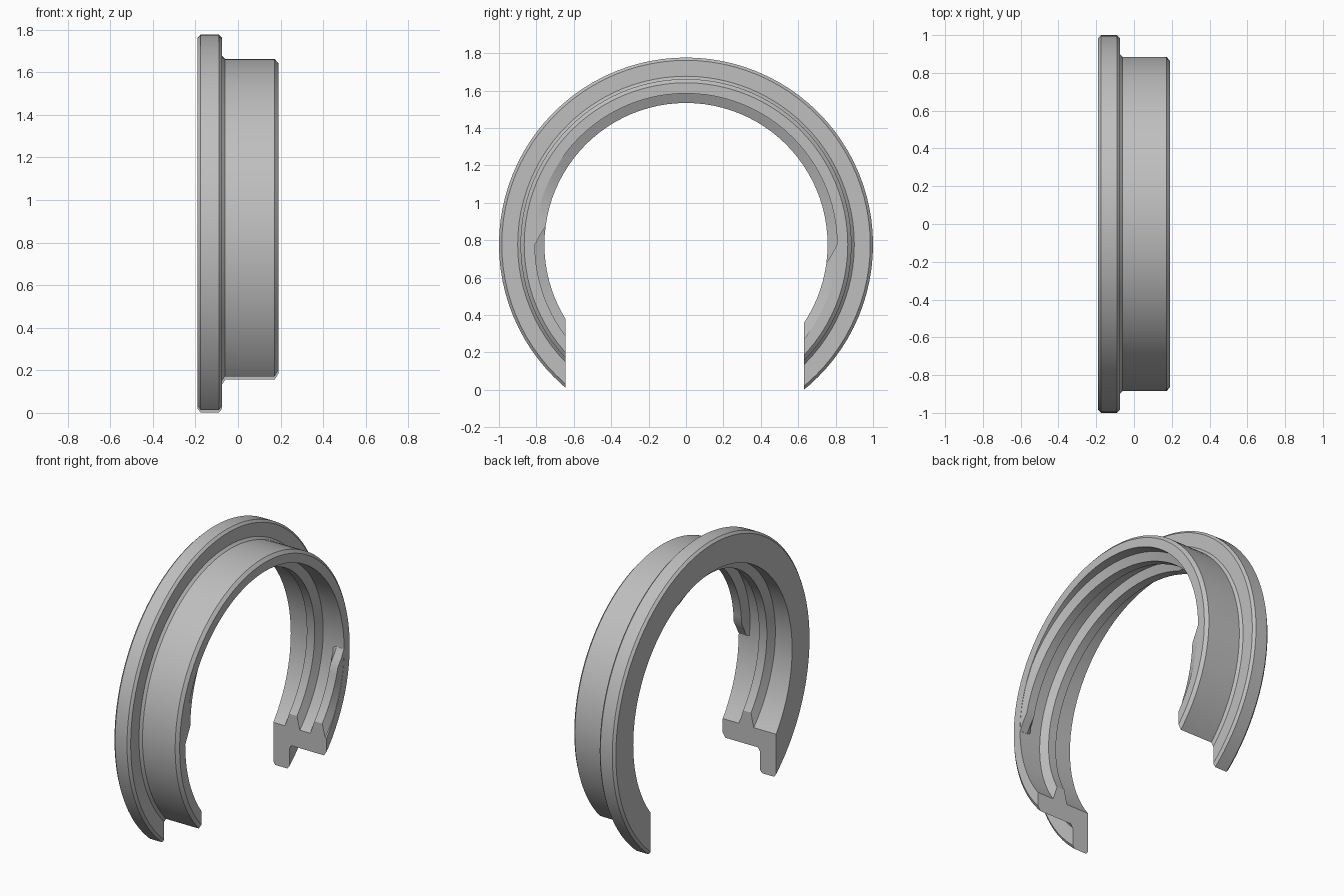
import bpy, bmesh
from math import sin, cos, radians

if "Cube" in bpy.data.objects:
    bpy.data.objects.remove(bpy.data.objects["Cube"])

CENTRE_Z = 0.777            # height of the ring axis, which runs along x
CUT_Y = (-0.645, 0.63)      # vertical ends of the open ring
STEP = 3.75                 # degrees per segment
BORE, CREST = 0.808, 0.757  # inner wall and thread crest radii
HALF_LENGTH = 0.19
LEAD = 0.36                 # axial travel of the thread per turn

grey = bpy.data.materials.new("plain_grey")
grey.use_nodes = True
grey.diffuse_color = (0.52, 0.52, 0.52, 1)
grey.node_tree.nodes["Principled BSDF"].inputs["Base Color"].default_value = grey.diffuse_color


def ring_point(x, r, angle):
    a = radians(angle)
    return (x, r * cos(a), CENTRE_Z + r * sin(a))


def sweep(bm, sections, capped):
    """Skin a row of closed sections into a tube."""
    rows = [[bm.verts.new(p) for p in s] for s in sections]
    n = len(rows[0])
    for a, b in zip(rows, rows[1:]):
        for i in range(n):
            j = (i + 1) % n
            bm.faces.new((a[i], a[j], b[j], b[i]))
    if capped:
        bm.faces.new(rows[0])
        bm.faces.new(rows[-1])


def trim_ends(bm):
    """Cut both lower ends off vertically and close them."""
    for y in CUT_Y:
        faces = [f for f in bm.faces
                 if f.calc_center_median().z < CENTRE_Z
                 and f.calc_center_median().y * y > 0]
        geom = set(faces)
        for f in faces:
            geom.update(f.edges)
            geom.update(f.verts)
        bmesh.ops.bisect_plane(bm, geom=list(geom), plane_co=(0, y, 0),
                               plane_no=(0, -1 if y > 0 else 1, 0),
                               clear_outer=True)
    bmesh.ops.edgeloop_fill(bm, edges=[e for e in bm.edges if e.is_boundary])


def finish(bm, name):
    trim_ends(bm)
    bmesh.ops.recalc_face_normals(bm, faces=bm.faces)
    mesh = bpy.data.meshes.new(name)
    bm.to_mesh(mesh)
    bm.free()
    mesh.materials.append(grey)
    obj = bpy.data.objects.new(name, mesh)
    bpy.context.collection.objects.link(obj)
    bpy.ops.object.select_all(action="DESELECT")
    obj.select_set(True)
    bpy.context.view_layer.objects.active = obj
    bpy.ops.object.shade_smooth_by_angle(angle=radians(25))


# Flanged ring body: chamfered flange, small shoulder, chamfered barrel
profile = [(-0.19, BORE), (-0.19, 0.985), (-0.175, 1), (-0.09, 1),
           (-0.075, 0.985), (-0.075, 0.9), (-0.06, 0.885),
           (0.172, 0.885), (0.19, 0.865), (0.19, BORE)]
bm = bmesh.new()
sweep(bm, [[ring_point(x, r, -90 + STEP * i) for x, r in profile]
           for i in range(round(360 / STEP) + 1)], False)
finish(bm, "flanged_ring")


# Two-start inner thread: ridges spiral from the barrel end to the flange
def ridge(bm, start, first, last):
    sections = []
    for i in range(round((last - first) / STEP) + 1):
        t = first + STEP * i
        centre = 0.165 - LEAD * t / 360
        height = min(1, t / 7.5, max(0, (300 - t) / 7.5))
        tip = BORE - 0.001 - (BORE - 0.001 - CREST) * height
        shape = [(-0.055, BORE + 0.004), (-0.028, tip),
                 (0.028, tip), (0.055, BORE + 0.004)]
        limit = HALF_LENGTH - 0.001
        sections.append([ring_point(max(-limit, min(limit, centre + x)), r, start - t)
                         for x, r in shape])
    sweep(bm, sections, True)


for name, start, spans in (("first_thread_ridge", 180, [(0, 240)]),
                           ("second_thread_ridge", 0, [(0, 60), (120, 300)])):
    bm = bmesh.new()
    for first, last in spans:
        ridge(bm, start, first, last)
    finish(bm, name)
